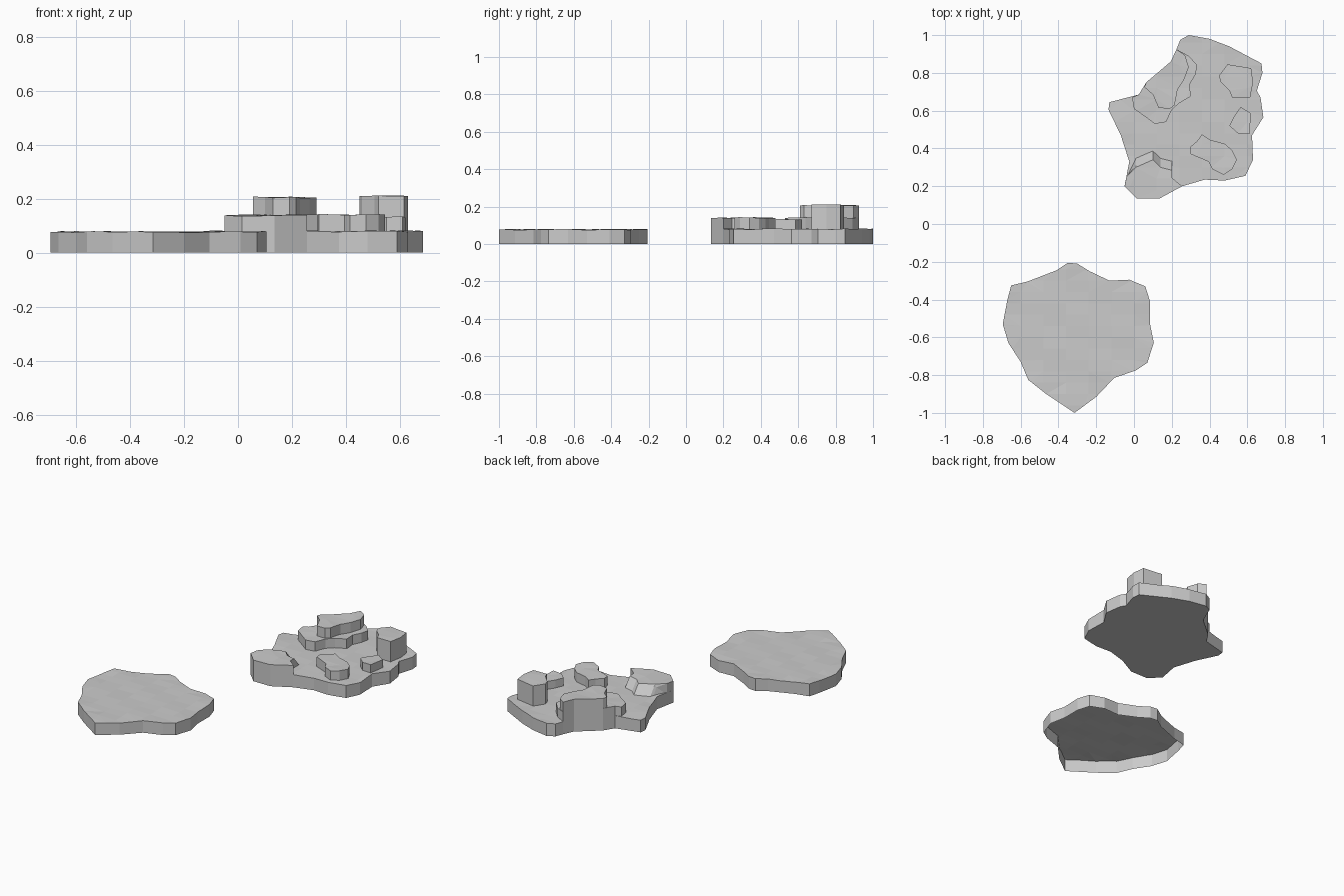
import bpy
import bmesh
import math

default_cube = bpy.data.objects.get("Cube")
if default_cube:
    bpy.data.objects.remove(default_cube, do_unlink=True)

# One plain stone colour
STONE = (0.6, 0.6, 0.6, 1.0)
stone = bpy.data.materials.new("stone grey")
stone.use_nodes = True
stone.diffuse_color = STONE
stone.node_tree.nodes["Principled BSDF"].inputs["Base Color"].default_value = STONE


def uneven(x, y):
    """Gentle height variation of a worn stone surface."""
    return 0.003 * math.sin(19 * x + 5 * y) * math.cos(23 * y - 7 * x)


def cut_grid(bm, axis, step):
    """Slice the mesh with evenly spaced planes along one axis."""
    values = [v.co[axis] for v in bm.verts]
    first = math.floor(min(values) / step) + 1
    last = math.ceil(max(values) / step)
    normal = [0, 0, 0]
    normal[axis] = 1
    for i in range(first, last):
        point = [0, 0, 0]
        point[axis] = i * step
        bmesh.ops.bisect_plane(bm, geom=bm.verts[:] + bm.edges[:] + bm.faces[:],
                               dist=0.0005, plane_co=point, plane_no=normal)


def add_slab(name, outline, bottom, top, closed=False, flare_from=None, flare=0.0):
    """Raise an outline, given in hundredths, into a flat-sided slab of rock."""
    bm = bmesh.new()
    verts = [bm.verts.new((x / 100, y / 100, bottom)) for x, y in outline]
    floor = bm.faces.new(verts)
    bmesh.ops.recalc_face_normals(bm, faces=bm.faces[:])
    raised = bmesh.ops.extrude_face_region(bm, geom=[floor], use_keep_orig=True)
    for item in raised["geom"]:
        if isinstance(item, bmesh.types.BMVert):
            item.co.z = top
    # Spread the foot of the rear wall outwards
    if flare_from is not None:
        for v in verts:
            if v.co.y > flare_from:
                v.co.y += flare
    # Split the surface into patches and make it slightly uneven
    cut_grid(bm, 0, 0.12)
    cut_grid(bm, 1, 0.06)
    for v in bm.verts:
        if v.co.z > top - 0.0001:
            v.co.z += uneven(v.co.x, v.co.y)
    bmesh.ops.recalc_face_normals(bm, faces=bm.faces[:])
    # Shells and upper tiers have no underside
    if not closed:
        under = [f for f in bm.faces
                 if all(abs(v.co.z - bottom) < 0.0001 for v in f.verts)]
        bmesh.ops.delete(bm, geom=under, context='FACES')
    bmesh.ops.triangulate(bm, faces=[f for f in bm.faces if len(f.verts) > 4])
    mesh = bpy.data.meshes.new(name)
    bm.to_mesh(mesh)
    bm.free()
    mesh.materials.append(stone)
    obj = bpy.data.objects.new(name, mesh)
    bpy.context.collection.objects.link(obj)
    return obj


BASE_TOP = 0.08
SUNK = 0.07

# Plain flat rock, hollow underneath
add_slab("flat_rock", [
    (-65, -32.5), (-56.5, -30.5), (-41, -24.5), (-35, -20.5), (-30, -21),
    (-23.5, -25), (-13, -30), (-2.5, -29.5), (6, -33), (8.5, -41), (8.5, -53),
    (10.5, -63), (7, -73.5), (1, -77.5), (-10.5, -81.5), (-20, -91.5),
    (-31.5, -100), (-46.5, -90), (-56, -82.5), (-60, -73), (-66.5, -63),
    (-69.5, -53), (-67, -40)], 0, 0.077)

# Stepped rock: broad closed base
add_slab("stepped_rock_base", [
    (29, 100), (40, 98), (50.5, 94), (67.5, 85), (68, 80), (65, 70.5), (67, 67),
    (68.5, 56.5), (62.5, 47), (63, 34), (59, 25.5), (48, 23), (37.5, 23.5),
    (25.5, 20), (13.5, 13.5), (1.5, 13.5), (-5, 20), (-2.5, 33), (-7, 47),
    (-13.5, 60.5), (-13, 64.5), (2.5, 68.5), (6.5, 75), (19.5, 86),
    (22.5, 92.5), (24.5, 97.5)], 0, BASE_TOP, closed=True)

# Two-tier ledge at the back right edge
add_slab("ledge_lower_tier", [
    (22.5, 92.5), (29, 89), (33.5, 84), (32.5, 79), (29.5, 74), (30, 67.5),
    (24, 64), (20, 60.5), (17, 54), (11, 53), (7, 56), (0, 61), (-1, 67),
    (2.5, 68.5), (6.5, 75), (19.5, 86)], SUNK, 0.14)
add_slab("ledge_upper_tier", [
    (22.5, 92.5), (27, 89.5), (29, 83), (26.5, 76.5), (23, 71), (21.5, 63),
    (19, 61), (13, 61.5), (10, 68.5), (5.5, 72.5), (6.5, 75), (19.5, 86)],
    0.13, 0.205)

# Ledge at the front edge with a sloping rear wall
add_slab("front_ledge", [
    (-4, 25), (1, 30), (10, 34), (14, 30), (20, 28.5), (20, 24.5), (25.5, 20),
    (13.5, 13.5), (1.5, 13.5), (-5, 20)], SUNK, 0.138,
    flare_from=0.26, flare=0.055)

# Free-standing blocks on the base
add_slab("tall_block", [
    (49.5, 84.5), (62, 82.5), (63, 75), (61.5, 67), (52, 67), (50.5, 70.5),
    (46, 75), (45, 78.5)], SUNK, 0.21)
add_slab("small_block", [
    (56.5, 62), (62, 58.5), (61, 47.5), (55, 48), (50.5, 52), (53, 57)],
    SUNK, 0.132)
add_slab("middle_block", [
    (36, 47.5), (40.5, 44.5), (48, 42.5), (52, 39), (54.5, 34), (52, 29),
    (47.5, 26), (41.5, 29), (39.5, 33), (30, 37), (29.5, 40.5), (33.5, 44)],
    SUNK, 0.14)
